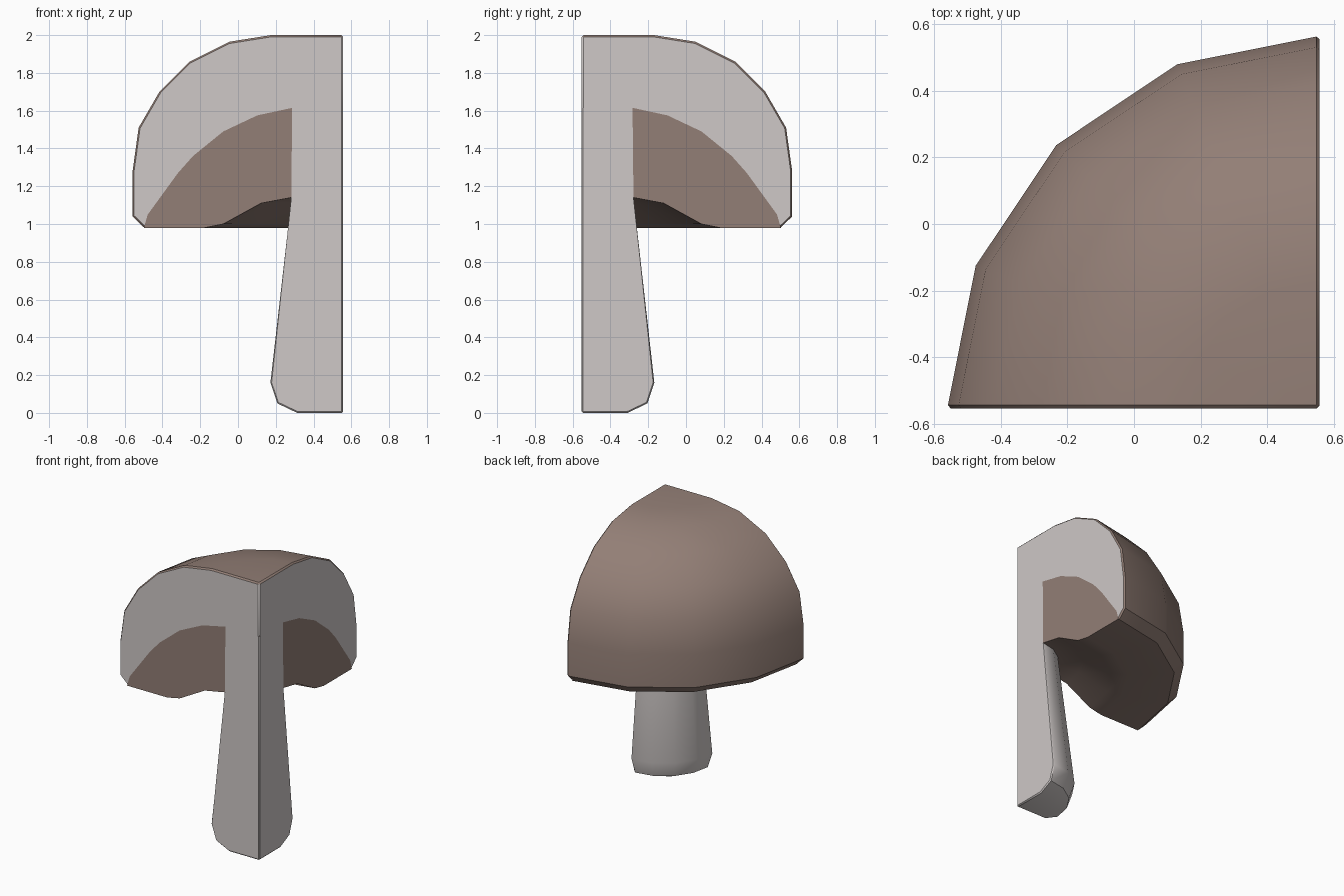
import bpy, bmesh, math

if "Cube" in bpy.data.objects:
    bpy.data.objects.remove(bpy.data.objects["Cube"])

AX, AY = 0.557, -0.553      # vertical axis of the quartered mushroom
SEGS = 4                    # sides in the quarter turn


def material(name, rgb):
    m = bpy.data.materials.new(name)
    m.diffuse_color = (*rgb, 1)
    m.use_nodes = True
    m.node_tree.nodes["Principled BSDF"].inputs["Base Color"].default_value = m.diffuse_color
    return m


brown = material("brown", (0.29, 0.21, 0.18))
cream = material("pale flesh", (0.62, 0.58, 0.57))


def quarter(name, skin, inner, mats, bevel=0.0):
    """Turn the skin profile (r, z) by 90 degrees and close both cut sides.
    The inner points finish the outline of the cut faces only."""
    bm = bmesh.new()

    def place(p, a):
        return bm.verts.new((AX + p[0] * math.cos(a), AY + p[0] * math.sin(a), p[1]))

    rings = []
    for i in range(SEGS + 1):
        a = math.pi / 2 * (1 + i / SEGS)
        rings.append([place(p, a) for p in skin])
    for r0, r1 in zip(rings, rings[1:]):
        for j in range(len(skin) - 1):
            bm.faces.new((r0[j], r0[j + 1], r1[j + 1], r1[j]))
    cuts = []
    for ring, a in ((rings[0], math.pi / 2), (rings[-1], math.pi)):
        cuts.append(bm.faces.new(ring + [place(p, a) for p in inner]))
    bmesh.ops.remove_doubles(bm, verts=bm.verts, dist=1e-4)

    # consistent outward normals, checked on the right-hand cut face
    bmesh.ops.recalc_face_normals(bm, faces=bm.faces)
    bm.normal_update()
    side = max(bm.faces, key=lambda f: f.calc_center_median().x)
    if side.normal.x < 0:
        bmesh.ops.reverse_faces(bm, faces=bm.faces)
    bm.normal_update()

    if bevel:
        edges = [e for e in bm.edges if len(e.link_faces) == 2
                 and e.calc_face_angle() > math.radians(60)]
        bmesh.ops.bevel(bm, geom=edges, offset=bevel, segments=1,
                        affect='EDGES', profile=0.5)
        bm.normal_update()

    # the cut sides take the last material, the skin takes the first
    for f in bm.faces:
        n = f.normal
        if max(n.x, -n.y) > 0.9 or n.x - n.y > 1.3:
            f.material_index = len(mats) - 1

    me = bpy.data.meshes.new(name)
    bm.to_mesh(me)
    bm.free()
    for m in mats:
        me.materials.append(m)
    ob = bpy.data.objects.new(name, me)
    bpy.context.collection.objects.link(ob)
    bpy.ops.object.select_all(action='DESELECT')
    ob.select_set(True)
    bpy.context.view_layer.objects.active = ob
    bpy.ops.object.shade_smooth_by_angle(angle=math.radians(40))
    return ob


# arc between the pale flesh and the gills, from the rim to the stem
arc = [(1.035, 1.05), (0.875, 1.27), (0.795, 1.36), (0.635, 1.49),
       (0.455, 1.575), (0.27, 1.615)]

# domed cap with brown skin and pale cut flesh
quarter("cap",
        [(0, 2.0), (0.385, 2.0), (0.605, 1.965), (0.815, 1.86), (0.975, 1.70),
         (1.085, 1.51), (1.117, 1.28), (1.117, 1.04), (1.055, 0.98)],
        arc + [(0, 1.615)], [brown, cream], 0.01)

# brown gills: hollowed underside and the cut sections
quarter("gills",
        [(1.055, 0.98), (0.735, 0.98), (0.635, 1.0), (0.435, 1.11), (0.275, 1.14)],
        arc[::-1], [brown])

# pale stem widening to a rounded foot
quarter("stem",
        [(0, 0), (0.245, 0), (0.35, 0.05), (0.387, 0.16), (0.275, 1.14)],
        [(0.27, 1.615), (0, 1.615)], [cream], 0.008)
